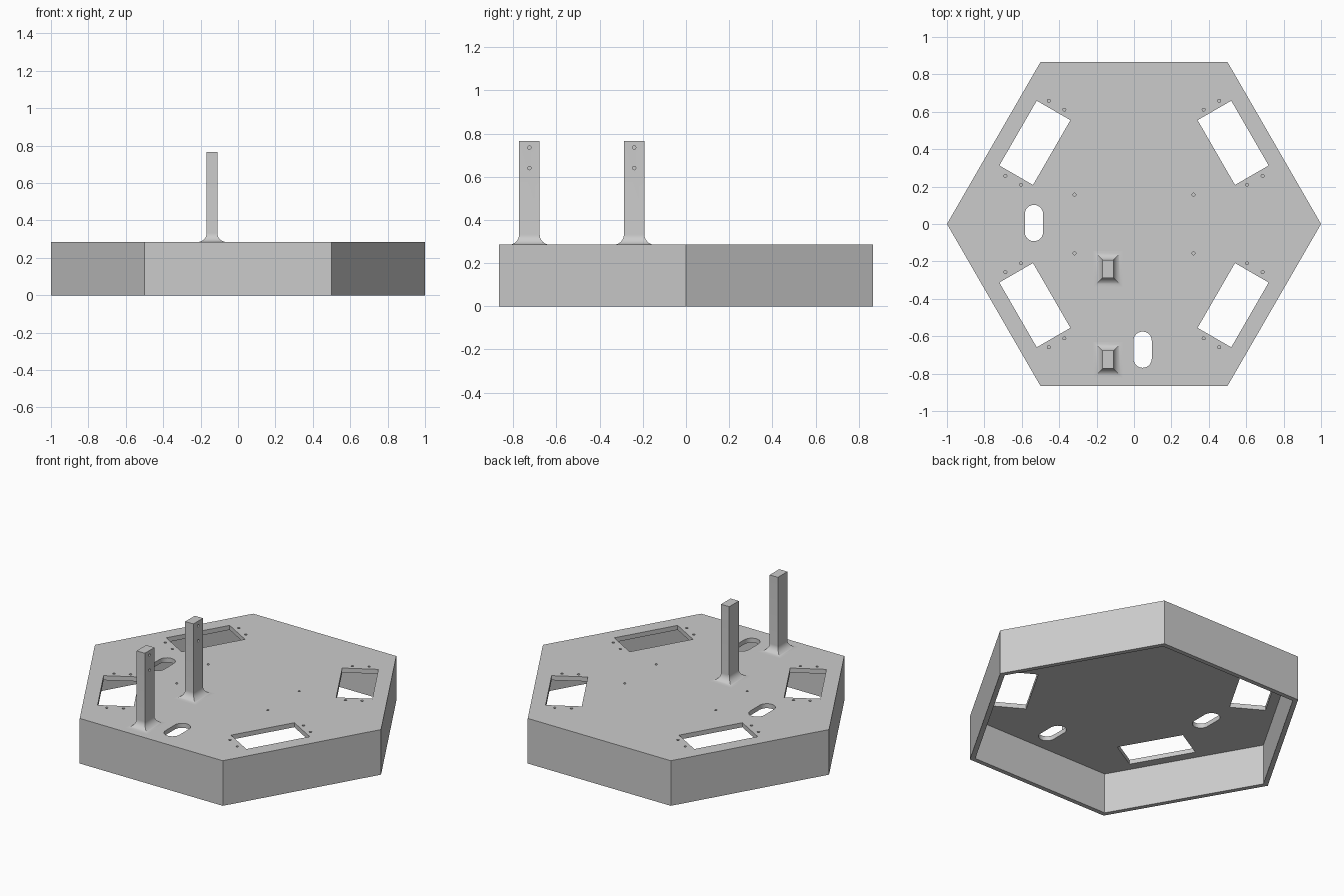
import bpy, bmesh
from math import pi, sin, cos, radians
from mathutils import Vector, Matrix

cube = bpy.data.objects.get("Cube")
if cube:
    bpy.data.objects.remove(cube, do_unlink=True)

HEIGHT = 0.285       # base height
WALL = 0.0286        # wall and plate thickness
POST_TOP = 0.765
PIN = 0.008          # screw hole radius

grey = bpy.data.materials.new("plain grey")
grey.use_nodes = True
grey.diffuse_color = (0.6, 0.6, 0.6, 1)
grey.node_tree.nodes["Principled BSDF"].inputs["Base Color"].default_value = (0.6, 0.6, 0.6, 1)


def make_object(name, bm):
    bmesh.ops.recalc_face_normals(bm, faces=bm.faces)
    mesh = bpy.data.meshes.new(name)
    bm.to_mesh(mesh)
    bm.free()
    mesh.materials.append(grey)
    obj = bpy.data.objects.new(name, mesh)
    bpy.context.collection.objects.link(obj)
    return obj


def loft(bm, rings):
    """Skin a stack of equal rings and cap both ends."""
    loops = [[bm.verts.new(p) for p in ring] for ring in rings]
    n = len(loops[0])
    for a, b in zip(loops, loops[1:]):
        for i in range(n):
            j = (i + 1) % n
            bm.faces.new((a[i], a[j], b[j], b[i]))
    bm.faces.new(loops[0][::-1])
    bm.faces.new(loops[-1])


def prism(bm, outline, z0, z1):
    loft(bm, [[(x, y, z) for x, y in outline] for z in (z0, z1)])


def circle(x, y, r, n):
    return [(x + r * cos(2 * pi * i / n), y + r * sin(2 * pi * i / n)) for i in range(n)]


def slot(x, y, r, half, n=12):
    """Upright rounded slot outline."""
    arc = [(x + r * cos(pi * i / n), y + half + r * sin(pi * i / n)) for i in range(n + 1)]
    return arc + [(2 * x - px, 2 * y - py) for px, py in arc]


def cut(obj, cutter):
    """Subtract the cutter and discard it."""
    mod = obj.modifiers.new("cut", "BOOLEAN")
    mod.operation = "DIFFERENCE"
    mod.solver = "EXACT"
    mod.object = cutter
    cutter.hide_render = True
    bpy.context.view_layer.objects.active = obj
    bpy.ops.object.modifier_apply(modifier=mod.name)
    bpy.data.objects.remove(cutter, do_unlink=True)


def smooth(obj):
    bpy.ops.object.select_all(action="DESELECT")
    obj.select_set(True)
    bpy.context.view_layer.objects.active = obj
    bpy.ops.object.shade_smooth_by_angle(angle=radians(30))


# Hexagonal tray, open underneath
bm = bmesh.new()
prism(bm, circle(0, 0, 1, 6), 0, HEIGHT)
base = make_object("hexagonal_base", bm)
bm = bmesh.new()
prism(bm, circle(0, 0, 1 - WALL / cos(pi / 6), 6), -0.1, HEIGHT - WALL)
cut(base, make_object("hollow_cutter", bm))

# Openings in the plate: four slanted windows, two slots, blind screw holes
bm = bmesh.new()
LOW, HIGH, BLIND = HEIGHT - 0.1, HEIGHT + 0.1, HEIGHT - 0.02
for sx in (-1, 1):
    for sy in (-1, 1):
        centre = Vector((0.53 * sx, 0.434 * sy))
        along = Vector((-0.5 * sx, 0.866 * sy))
        across = Vector((0.866 * sx, 0.5 * sy))
        window = [centre + along * a * 0.2 + across * b * 0.104
                  for a, b in ((-1, -1), (1, -1), (1, 1), (-1, 1))]
        prism(bm, window, LOW, HIGH)
        for a in (-0.232, 0.232):
            for b in (-0.048, 0.048):
                p = centre + along * a + across * b
                prism(bm, circle(p.x, p.y, PIN, 16), BLIND, HIGH)
        prism(bm, circle(0.318 * sx, 0.157 * sy, PIN, 16), BLIND, HIGH)
for x, y in ((-0.535, 0.005), (0.046, -0.672)):
    prism(bm, slot(x, y, 0.049, 0.048), LOW, HIGH)
cut(base, make_object("opening_cutter", bm))
smooth(base)


# Upright posts with a concave flared foot and two pin holes on the +x side
def make_post(name, cx, cy):
    hx, hy, r, steps = 0.0286, 0.0476, 0.0476, 10

    def ring(grow, z):
        return [(cx + a * (hx + grow), cy + b * (hy + grow), z)
                for a, b in ((-1, -1), (1, -1), (1, 1), (-1, 1))]

    rings = [ring(r, HEIGHT - 0.01)]
    for i in range(steps + 1):
        t = pi / 2 * i / steps
        rings.append(ring(r * (1 - sin(t)), HEIGHT + r * (1 - cos(t))))
    rings.append(ring(0, POST_TOP))
    bm = bmesh.new()
    loft(bm, rings)
    post = make_object(name, bm)

    bm = bmesh.new()
    for z in (0.64, 0.735):
        turn = Matrix.Translation((cx + hx, cy, z)) @ Matrix.Rotation(pi / 2, 4, "Y")
        bmesh.ops.create_cone(bm, cap_ends=True, segments=16, radius1=PIN,
                              radius2=PIN, depth=0.04, matrix=turn)
    cut(post, make_object("pin_cutter", bm))
    smooth(post)


make_post("front_post", -0.139, -0.725)
make_post("rear_post", -0.139, -0.24)
